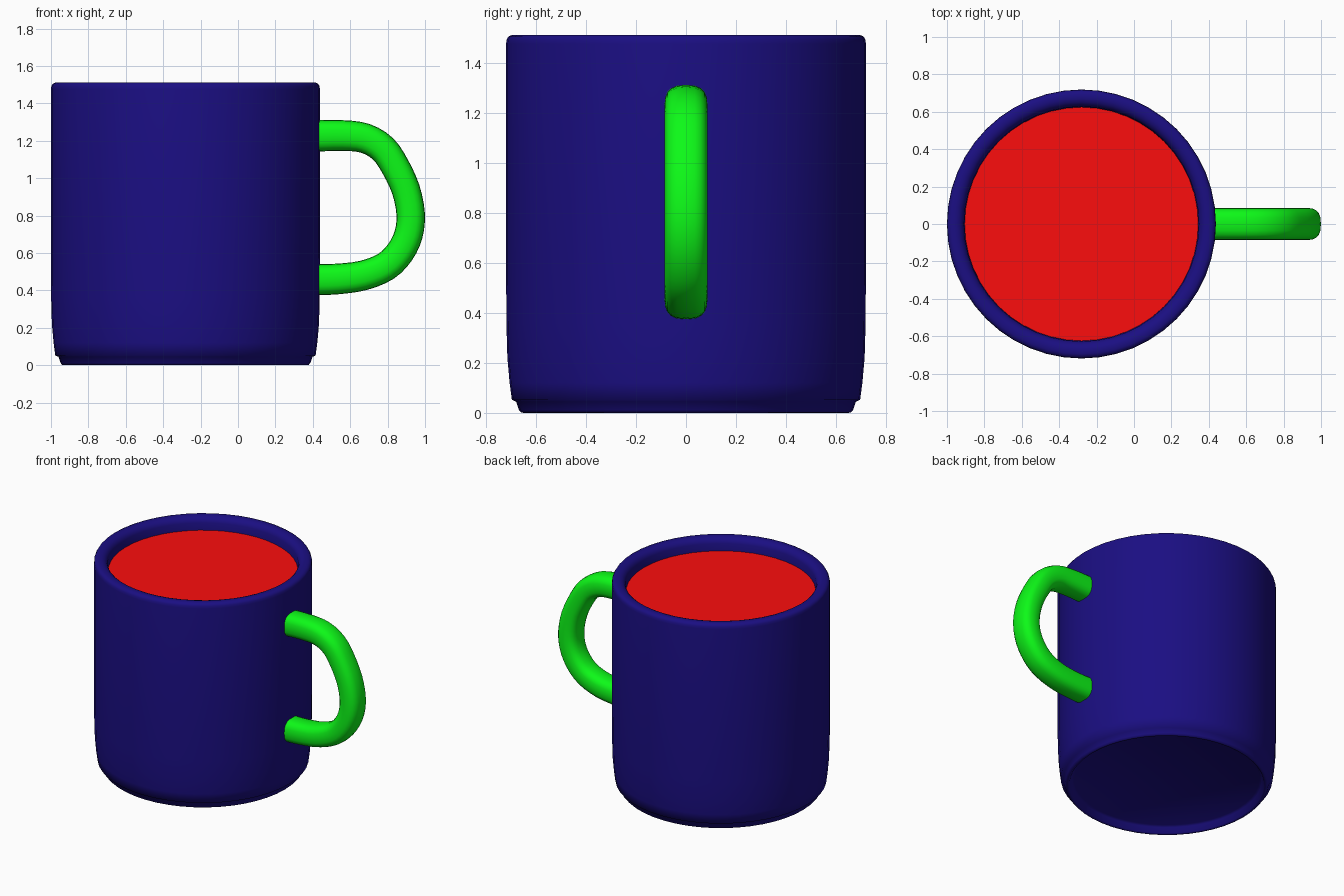
import bpy, bmesh, math
from mathutils import Vector

if "Cube" in bpy.data.objects:
    bpy.data.objects.remove(bpy.data.objects["Cube"])

CX = -0.281   # axis of the mug body
SEG = 48


def material(name, rgb):
    m = bpy.data.materials.new(name)
    m.diffuse_color = (*rgb, 1)
    m.use_nodes = True
    m.node_tree.nodes["Principled BSDF"].inputs["Base Color"].default_value = m.diffuse_color
    return m


def finish(bm, name, mat, angle=50):
    bmesh.ops.recalc_face_normals(bm, faces=bm.faces)
    me = bpy.data.meshes.new(name)
    bm.to_mesh(me)
    bm.free()
    ob = bpy.data.objects.new(name, me)
    bpy.context.collection.objects.link(ob)
    me.materials.append(mat)
    bpy.ops.object.select_all(action='DESELECT')
    ob.select_set(True)
    bpy.context.view_layer.objects.active = ob
    bpy.ops.object.shade_smooth_by_angle(angle=math.radians(angle))
    return ob


def loft(bm, rings):
    """Skin a list of closed point rings and cap both ends."""
    loops = [[bm.verts.new(p) for p in ring] for ring in rings]
    for a, b in zip(loops, loops[1:]):
        n = len(a)
        for i in range(n):
            j = (i + 1) % n
            bm.faces.new((a[i], a[j], b[j], b[i]))
    bm.faces.new(loops[0])
    bm.faces.new(loops[-1])


def circle(r, z):
    return [(CX + r * math.cos(2 * math.pi * i / SEG),
             r * math.sin(2 * math.pi * i / SEG), z) for i in range(SEG)]


navy = material("navy", (0.0106, 0.0045, 0.225))
green = material("green", (0.004, 0.95, 0.009))
red = material("red", (0.98, 0.004, 0.004))

# Mug body: recessed base, foot, wall, rounded rim and inside
profile = [(0.61, 0.05), (0.625, 0.04), (0.64, 0.005), (0.65, 0), (0.659, 0.002),
           (0.668, 0.012), (0.679, 0.045), (0.696, 0.052),
           (0.705, 0.12), (0.714, 0.22), (0.718, 0.36), (0.719, 0.6),
           (0.719, 1.475), (0.717, 1.492), (0.71, 1.504), (0.695, 1.511),
           (0.67, 1.511), (0.652, 1.505), (0.637, 1.492), (0.628, 1.472),
           (0.624, 1.4), (0.62, 0.15), (0.58, 0.1)]
bm = bmesh.new()
loft(bm, [circle(r, z) for r, z in profile])
finish(bm, "mug_body", navy, 65)

# Drink surface
bm = bmesh.new()
bm.faces.new([bm.verts.new(p) for p in circle(0.6245, 1.42)])
finish(bm, "drink", red)

# Handle: rounded-square section swept along a smooth path in the xz plane
path = [(0.39, 1.225), (0.56, 1.228), (0.68, 1.213), (0.775, 1.157),
        (0.84, 1.063), (0.897, 0.94), (0.923, 0.81), (0.912, 0.70),
        (0.867, 0.605), (0.79, 0.528), (0.67, 0.48), (0.53, 0.461),
        (0.39, 0.457)]
P = [Vector((x, 0, z)) for x, z in path]
P = [2 * P[0] - P[1]] + P + [2 * P[-1] - P[-2]]
pts = []
for a, b, c, d in zip(P, P[1:], P[2:], P[3:]):
    for t in (0, 1 / 3, 2 / 3):
        pts.append(0.5 * (2 * b + (c - a) * t + (2 * a - 5 * b + 4 * c - d) * t * t
                          + (3 * b - a - 3 * c + d) * t ** 3))
pts.append(P[-2])


def soft(v):
    return math.copysign(abs(v) ** 0.75, v)


rings = []
for i, p in enumerate(pts):
    tan = (pts[min(i + 1, len(pts) - 1)] - pts[max(i - 1, 0)]).normalized()
    nrm = Vector((-tan.z, 0, tan.x))
    half = 0.084 - 0.008 * math.sin(math.pi * i / (len(pts) - 1))
    angs = [2 * math.pi * k / 20 for k in range(20)]
    rings.append([p + nrm * half * soft(math.cos(a))
                  + Vector((0, 0.086 * soft(math.sin(a)), 0)) for a in angs])
bm = bmesh.new()
loft(bm, rings)
finish(bm, "handle", green)
